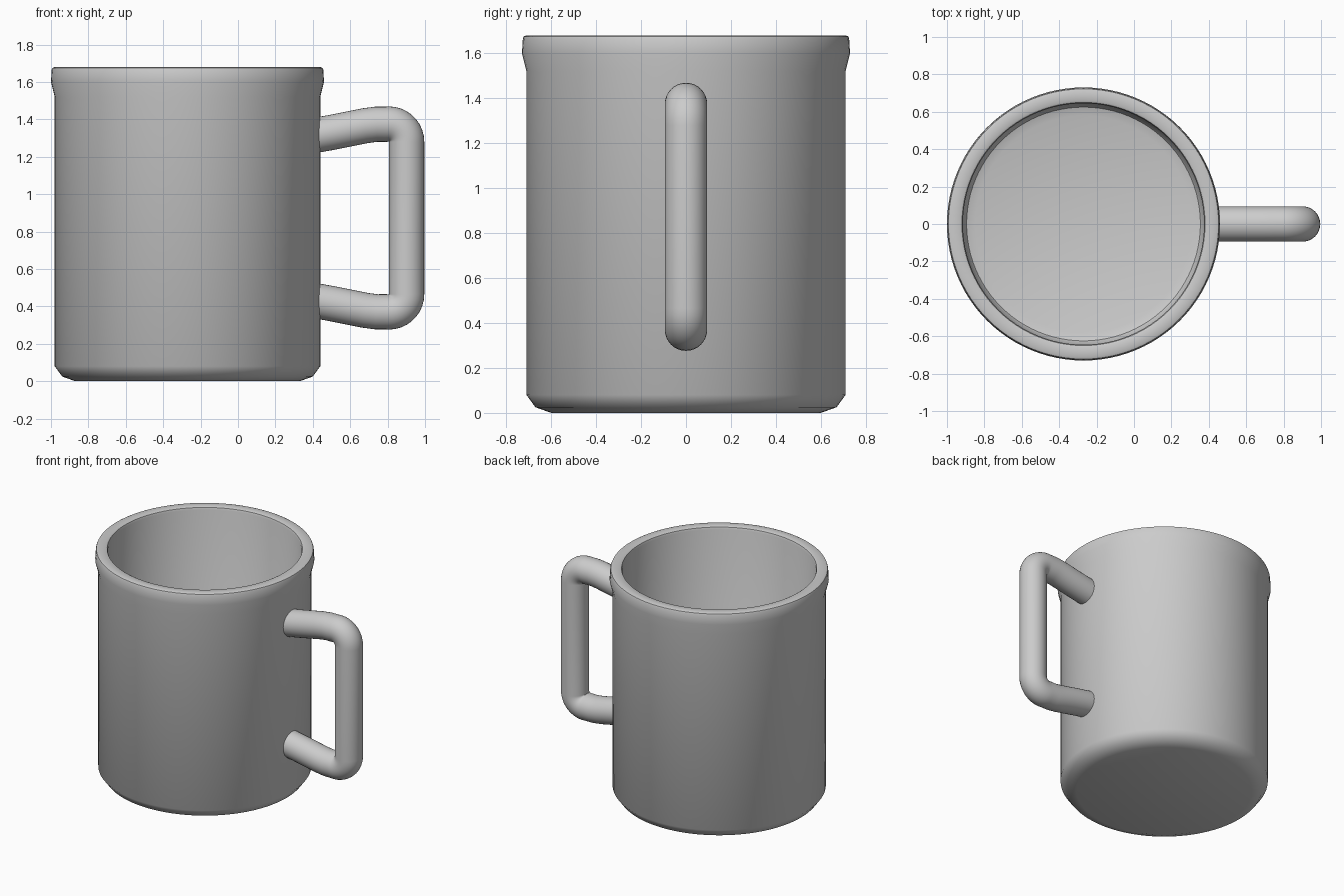
import bpy, bmesh
from math import radians, sin, cos, pi
from mathutils import Vector

if "Cube" in bpy.data.objects:
    bpy.data.objects.remove(bpy.data.objects["Cube"])

CX = -0.27      # mug axis
MID = 0.8725    # handle mirror height


def finish(obj, angle):
    bpy.ops.object.select_all(action='DESELECT')
    obj.select_set(True)
    bpy.context.view_layer.objects.active = obj
    bpy.ops.object.shade_smooth_by_angle(angle=radians(angle))


def lathe(name, profile, steps=96):
    bm = bmesh.new()
    verts = [bm.verts.new((r, 0, z)) for r, z in profile]
    edges = [bm.edges.new(p) for p in zip(verts, verts[1:])]
    bmesh.ops.spin(bm, geom=verts + edges, cent=(0, 0, 0), axis=(0, 0, 1),
                   angle=2 * pi, steps=steps, use_merge=False)
    bmesh.ops.remove_doubles(bm, verts=bm.verts, dist=1e-5)
    bmesh.ops.recalc_face_normals(bm, faces=bm.faces)
    mesh = bpy.data.meshes.new(name)
    bm.to_mesh(mesh)
    bm.free()
    obj = bpy.data.objects.new(name, mesh)
    bpy.context.collection.objects.link(obj)
    return obj


def tube(name, points, radius, sides=32):
    bm = bmesh.new()
    rings = []
    for i, p in enumerate(points):
        a, b = points[max(i - 1, 0)], points[min(i + 1, len(points) - 1)]
        t = (b - a).normalized()
        side = Vector((0, 1, 0))
        up = t.cross(side)
        rings.append([bm.verts.new(p + radius * (side * cos(k * 2 * pi / sides)
                      + up * sin(k * 2 * pi / sides))) for k in range(sides)])
    for r0, r1 in zip(rings, rings[1:]):
        for k in range(sides):
            n = (k + 1) % sides
            bm.faces.new((r0[k], r0[n], r1[n], r1[k]))
    bm.faces.new(rings[0])
    bm.faces.new(rings[-1])
    bmesh.ops.recalc_face_normals(bm, faces=bm.faces)
    mesh = bpy.data.meshes.new(name)
    bm.to_mesh(mesh)
    bm.free()
    obj = bpy.data.objects.new(name, mesh)
    bpy.context.collection.objects.link(obj)
    return obj


# Hollow cup: base, outer wall, flared rim, inner wall, floor
profile = [(0, 0), (0.60, 0), (0.67, 0.025), (0.71, 0.08), (0.71, 1.52),
           (0.73, 1.60), (0.726, 1.665), (0.722, 1.675), (0.71, 1.68),
           (0.66, 1.68), (0.65, 1.675), (0.645, 1.66), (0.645, 0.13),
           (0.625, 0.095), (0.58, 0.08), (0, 0.08)]
cup = lathe("cup_body", profile)
cup.location.x = CX
finish(cup, 40)

# Handle: upper arm and rounded corner, mirrored for the lower half
upper = [(0.405, 1.313), (0.50, 1.330), (0.60, 1.350), (0.68, 1.366), (0.74, 1.374)]
upper += [(0.807 + 0.095 * cos(radians(a)), 1.28 + 0.095 * sin(radians(a)))
          for a in range(100, -1, -10)]
path = upper + [(x, 2 * MID - z) for x, z in reversed(upper)]
handle = tube("handle", [Vector((x, 0, z)) for x, z in path], 0.094)
finish(handle, 60)
